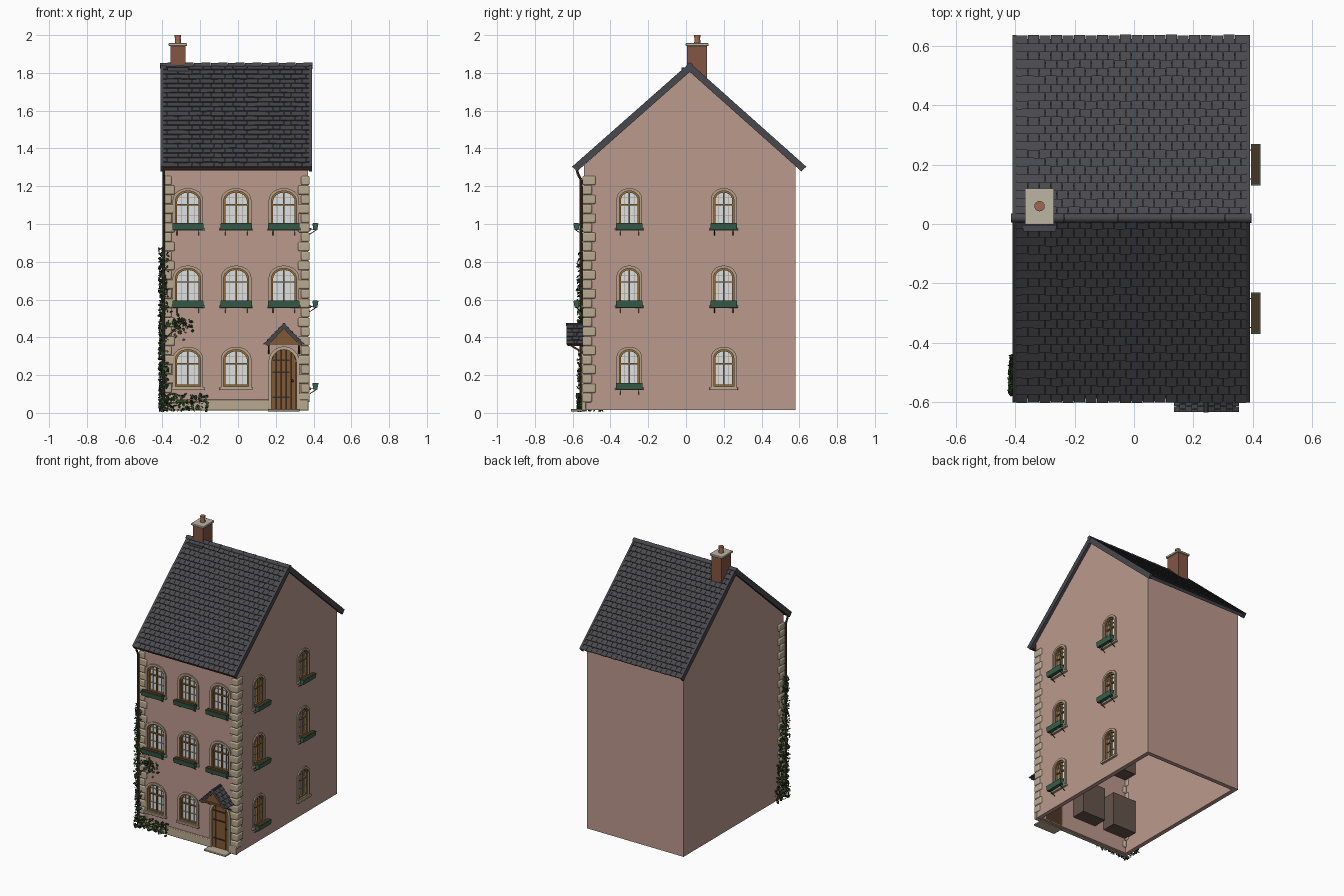
import bpy, bmesh, math, random
from mathutils import Matrix, Vector

if "Cube" in bpy.data.objects:
    bpy.data.objects.remove(bpy.data.objects["Cube"])

random.seed(4)
T = lambda x, y, z: Matrix.Translation((x, y, z))
R = lambda deg, ax: Matrix.Rotation(math.radians(deg), 4, ax)
I = Matrix.Identity(4)
SIDE = R(90, 'Z')          # local x -> world y, local -y -> world +x
parts = {}


def bm_of(name):
    return parts.setdefault(name, bmesh.new())


def box(name, M, x0, x1, y0, y1, z0, z1):
    m = M @ T((x0 + x1) / 2, (y0 + y1) / 2, (z0 + z1) / 2) @ Matrix.Diagonal((x1 - x0, y1 - y0, z1 - z0, 1))
    return bmesh.ops.create_cube(bm_of(name), size=1, matrix=m)['verts']


def prism(name, M, pts, y0, y1):
    bm = bm_of(name)
    a, b = [[bm.verts.new(M @ Vector((u, y, z))) for u, z in pts] for y in (y0, y1)]
    bm.faces.new(a)
    bm.faces.new(b[::-1])
    for i in range(len(pts)):
        bm.faces.new((a[i - 1], b[i - 1], b[i], a[i]))


def ring(name, M, outer, inner, y0, y1):
    bm = bm_of(name)
    loops = [[bm.verts.new(M @ Vector((u, y, z))) for u, z in p]
             for p, y in ((outer, y0), (inner, y0), (inner, y1), (outer, y1))]
    for k in range(4):
        a, b = loops[k], loops[(k + 1) % 4]
        for i in range(len(outer)):
            bm.faces.new((a[i - 1], a[i], b[i], b[i - 1]))


def rod(name, p, q, r, r2=None, n=10):
    p, q = Vector(p), Vector(q)
    m = Matrix.Translation((p + q) / 2) @ (q - p).to_track_quat('Z', 'Y').to_matrix().to_4x4()
    bmesh.ops.create_cone(bm_of(name), cap_ends=True, segments=n, radius1=r, radius2=r2 or r,
                          depth=(q - p).length, matrix=m)


def arch(hw, z0, z1, rise, n=12):
    return [(-hw, z0), (hw, z0)] + [(hw * math.cos(math.pi * i / n), z1 - rise + rise * math.sin(math.pi * i / n))
                                    for i in range(n + 1)]


def tiles(name, M, width, length, rows, cols, th):
    # overlapping slates, alternate rows offset by half a slate
    step, w = length / rows, width / cols
    for r in range(rows):
        edges = [-width / 2] + [-width / 2 + w * (c + (0.5 if r % 2 else 1)) for c in range(cols)] + [width / 2]
        for a, b in zip(edges, edges[1:]):
            if b - a > 0.001:
                m = M @ T(0, (r + .5) * step, th * .5) @ R(-math.degrees(th / step) * .8, 'X')
                box(name, m, a + .0008, b - .0008, -step * .6 - random.random() * .003, step * .6,
                    -th / 2, th / 2)


def window(M, hw, z0, z1, rise, planter):
    prism('hole_cutter', M, arch(hw, z0, z1, rise), -.05, .05)
    ring('window_surrounds', M, arch(hw + .015, z0 - .01, z1 + .015, rise + .013), arch(hw, z0, z1, rise), -.008, .012)
    ring('window_frames', M, arch(hw, z0, z1, rise), arch(hw - .009, z0 + .009, z1 - .009, rise - .006), .002, .02)
    prism('window_glass', M, arch(hw - .002, z0 + .002, z1 - .002, rise), .018, .024)
    box('window_recesses', M, -hw - .025, hw + .025, .027, .13, z0 - .02, z1 + .02)
    h = z1 - z0
    box('window_frames', M, -.004, .004, .006, .02, z0, z1 - .004)
    box('window_frames', M, -hw, hw, .006, .02, z0 + h * .6, z0 + h * .6 + .007)
    for k in (.3, .8):
        box('glazing_bars', M, -hw + .004, hw - .004, .012, .02, z0 + h * k, z0 + h * k + .003)
    for s in (-1, 1):
        box('glazing_bars', M, s * hw / 2 - .0015, s * hw / 2 + .0015, .012, .02, z0, z1 - rise * .3)
    box('window_sills', M, -hw - .022, hw + .022, -.016, .002, z0 - .02, z0 - .005)
    if planter:
        w = hw + .017
        prism('planter_boxes', M @ SIDE, [(-.05, z0 - .016), (-.028, z0 - .016), (-.024, z0 + .018), (-.056, z0 + .018)], -w, w)
        box('planter_soil', M, -w + .004, w - .004, -.052, -.028, z0 + .017, z0 + .0195)
        for s in (-.7, .7):
            rod('planter_brackets', M @ Vector((s * w, 0, z0 - .045)), M @ Vector((s * w, -.045, z0 - .016)), .002, n=6)
            rod('planter_brackets', M @ Vector((s * w, 0, z0 - .01)), M @ Vector((s * w, -.04, z0 - .014)), .002, n=6)


# Walls: gabled shell, open at the bottom
XL, XR, YF, YB, YR = -.387, .37, -.54, .58, .02
prism('walls', SIDE, [(YF, .015), (YB, .015), (YB, 1.31), (YR, 1.81), (YF, 1.31)], -XR, -XL)
prism('room_cutter', SIDE, [(YF + .03, -.1), (YB - .03, -.1), (YB - .03, 1.29), (YR, 1.77), (YF + .03, 1.29)], -XR + .03, -XL - .03)

# Windows on the front and right walls
for z0, z1 in ((.14, .335), (.575, .765), (.985, 1.175)):
    for x in (-.265, -.01, .243):
        if z0 > .2 or x < .2:
            window(T(x, YF, 0), .066, z0, z1, .052, z0 > .2)
    for y in (-.3, .2):
        window(T(XR, y, 0) @ SIDE, .053, z0, z1, .045, z0 > .2 or y < 0)

# Door with planks, stone arch, hinges and step
DX = .243
D = T(DX, YF, 0)
prism('hole_cutter', D, arch(.066, .02, .335, .07), -.05, .05)
ring('door_surround', D, arch(.082, .012, .352, .084), arch(.066, .014, .335, .07), -.014, .014)
top = lambda u: .265 + .07 * math.sqrt(max(0, 1 - (u / .066) ** 2))
for i in range(5):
    a, b = -.066 + i * .0264 + .001, -.066 + (i + 1) * .0264 - .001
    prism('door_planks', D, [(a, .016), (b, .016), (b, top(b)), ((a + b) / 2, top((a + b) / 2)), (a, top(a))], 0, .02)
prism('door_backing', D, arch(.066, .016, .335, .07), .008, .025)
for z in (.08, .21, .275):
    box('door_hinges', D, -.06, .03, -.004, .002, z, z + .008)
bmesh.ops.create_uvsphere(bm_of('door_knob'), u_segments=12, v_segments=8, radius=.007, matrix=D @ T(.045, -.008, .17))
box('door_step', D, -.085, .085, -.07, .01, .008, .02)

# Porch roof over the door
pz, ez, hw = .465, .362, .1
prism('porch_deck', D, [(-hw, ez), (0, pz), (hw, ez), (hw - .014, ez - .006), (0, pz - .02), (-hw + .014, ez - .006)], -.09, .01)
prism('porch_gable', D, [(-.078, .367), (.078, .367), (0, .446)], -.08, -.068)
box('porch_beams', D, -.088, .088, -.086, -.072, .362, .374)
for s in (-1, 1):
    ang = math.degrees(math.atan2(pz - ez, hw))
    tiles('porch_tiles', T(DX + s * hw, YF - .045, ez) @ R(90 * s, 'Z') @ R(ang, 'X'), .098, math.hypot(hw, pz - ez), 5, 5, .007)
    box('porch_beams', D, s * .08 - .006, s * .08 + .006, -.085, 0, .354, .366)
    rod('porch_brackets', (DX + s * .08, YF, .315), (DX + s * .08, YF - .07, .358), .005)
rod('porch_ridge', (DX, YF - .094, pz + .003), (DX, YF + .01, pz + .003), .009)

# Corner stones and plinth
for s, xe in ((-1, XL), (1, XR)):
    for i in range(24):
        front, depth = ((.052, .042), (.036, .062))[i % 2]
        xs = sorted((xe + s * .009, xe - s * front))
        z = .055 + i * .05
        box('corner_stones', I, xs[0], xs[1], YF - .009, YF + depth, z + .001, z + .049)
box('plinth', I, XL - .004, DX - .08, YF - .012, YF + .01, .012, .07)
box('plinth', I, DX + .08, XR + .004, YF - .012, YF + .01, .012, .07)

# Main roof: deck, slates, verge boards
CX = -.009
for ye, turn in ((-.592, 0), (.626, 180)):
    run = abs(YR - ye)
    L = math.hypot(run, .54)
    M = T(CX, ye, 1.3) @ R(turn, 'Z') @ R(math.degrees(math.atan2(.54, run)), 'X')
    box('roof_deck', M, -.385, .385, .004, L, -.022, -.001)
    tiles('roof_tiles', M, .775, L, 22, 20, .007)
    for s in (-1, 1):
        xs = sorted((s * .386, s * .4))
        box('verge_boards', M, xs[0], xs[1], -.004, L + .004, -.026, .01)

# Ridge caps
for i in range(9):
    x = CX - .405 + i * .09
    rod('ridge_caps', (x, YR, 1.838), (x + .089, YR, 1.838), .015, .0165, n=14)

# Chimney
box('chimney_stack', I, -.358, -.277, .006, .112, 1.72, 1.945)
box('chimney_cap', I, -.367, -.269, -.002, .12, 1.943, 1.957)
rod('chimney_pot', (-.318, .06, 1.955), (-.318, .06, 1.992), .017, .014, n=16)
rod('chimney_pot', (-.318, .06, 1.988), (-.318, .06, 2.0), .0175, n=16)
box('chimney_flashing', I, -.373, -.262, -.025, .01, 1.8, 1.828)

# Gutter and downpipe
rod('gutter', (-.4, -.578, 1.292), (.382, -.578, 1.292), .01)
pipe = [(-.393, -.578, 1.288), (-.393, -.572, 1.265), (-.393, -.556, 1.235), (-.393, -.556, .04)]
for p, q in zip(pipe, pipe[1:]):
    rod('downpipe', p, q, .007)


# Ivy on the front-left corner
def leaf(x, y, z):
    bm = bm_of('ivy_leaves')
    m = T(x, y, max(z, .012)) @ R(random.uniform(0, 360), 'Z') @ R(random.uniform(30, 150), 'X') @ R(random.uniform(0, 360), 'Z')
    s = random.uniform(.006, .011)
    bm.faces.new([bm.verts.new(m @ Vector((u * s, v * s, w * s))) for u, v, w in
                  ((0, -1, 0), (.9, -.2, .2), (.5, .7, .1), (0, 1.1, 0), (-.5, .7, .1), (-.9, -.2, .2))])


U, G = random.uniform, random.gauss
for _ in range(520):                                   # left side strip
    z = .88 * random.random() ** 1.2
    leaf(U(-.418, -.394), U(-.565, -.43 - .1 * z), z)
for _ in range(200):                                   # front strip
    leaf(U(-.415, -.37), U(-.575, -.552), .85 * random.random() ** 1.3)
for _ in range(190):                                   # base growth
    leaf(U(-.42, -.16), U(-.575, -.552), U(.01, .1))
for _ in range(90):                                    # patch between floors
    leaf(max(-.4, G(-.31, .035)), U(-.56, -.544), G(.47, .025))
for a, b in (((-.4, -.55, .02), (-.402, -.545, .8)), ((-.4, -.551, .38), (-.29, -.546, .48)), ((-.4, -.556, .05), (-.17, -.556, .06))):
    rod('ivy_stems', a, b, .003, n=5)

# Colours, bevels and final objects
PINK, STONE, WOOD, DARK = (.5, .32, .27), (.48, .4, .28), (.22, .1, .035), (.065, .065, .075)
GREEN, IRON, GLASS = (.04, .12, .07), (.03, .03, .03), (.72, .75, .76)
colour = dict(walls=PINK, window_surrounds=(.46, .35, .25), window_frames=(.3, .15, .04), window_glass=GLASS,
              glazing_bars=(.35, .3, .22), window_recesses=(.13, .09, .07), window_sills=STONE, planter_boxes=GREEN,
              planter_soil=(.06, .035, .02), door_surround=STONE, door_planks=WOOD, door_backing=(.08, .04, .02),
              door_step=STONE, porch_deck=DARK, porch_gable=WOOD, porch_beams=WOOD, porch_brackets=WOOD,
              porch_tiles=DARK, porch_ridge=DARK, corner_stones=STONE, plinth=STONE, roof_deck=DARK,
              roof_tiles=DARK, verge_boards=DARK, ridge_caps=DARK, chimney_stack=(.23, .09, .055),
              chimney_cap=(.5, .46, .36), chimney_pot=(.35, .14, .08), chimney_flashing=DARK,
              gutter=(.09, .05, .03), downpipe=(.09, .05, .03), ivy_leaves=(.03, .07, .02), ivy_stems=(.08, .05, .03))
bevel = dict(corner_stones=.007, plinth=.004, chimney_cap=.003, door_step=.003, window_sills=.003)
objs = {}
for name, bm in parts.items():
    bmesh.ops.recalc_face_normals(bm, faces=bm.faces)
    me = bpy.data.meshes.new(name)
    bm.to_mesh(me)
    bm.free()
    ob = objs[name] = bpy.data.objects.new(name, me)
    bpy.context.collection.objects.link(ob)
    if name.endswith('cutter'):
        ob.hide_render = True
        continue
    mat = bpy.data.materials.new(name)
    mat.diffuse_color = (*colour.get(name, IRON), 1)
    mat.use_nodes = True
    mat.node_tree.nodes["Principled BSDF"].inputs["Base Color"].default_value = mat.diffuse_color
    me.materials.append(mat)
    if name in bevel:
        b = ob.modifiers.new('bevel', 'BEVEL')
        b.width, b.segments = bevel[name], 2

# Hollow the walls and cut the openings
bpy.context.view_layer.objects.active = objs['walls']
for c in ('room_cutter', 'hole_cutter'):
    m = objs['walls'].modifiers.new(c, 'BOOLEAN')
    m.operation, m.solver, m.object = 'DIFFERENCE', 'EXACT', objs[c]
    bpy.ops.object.modifier_apply(modifier=c)
    bpy.data.objects.remove(objs.pop(c))

for ob in objs.values():
    ob.select_set(True)
bpy.ops.object.shade_smooth_by_angle(angle=math.radians(35))
